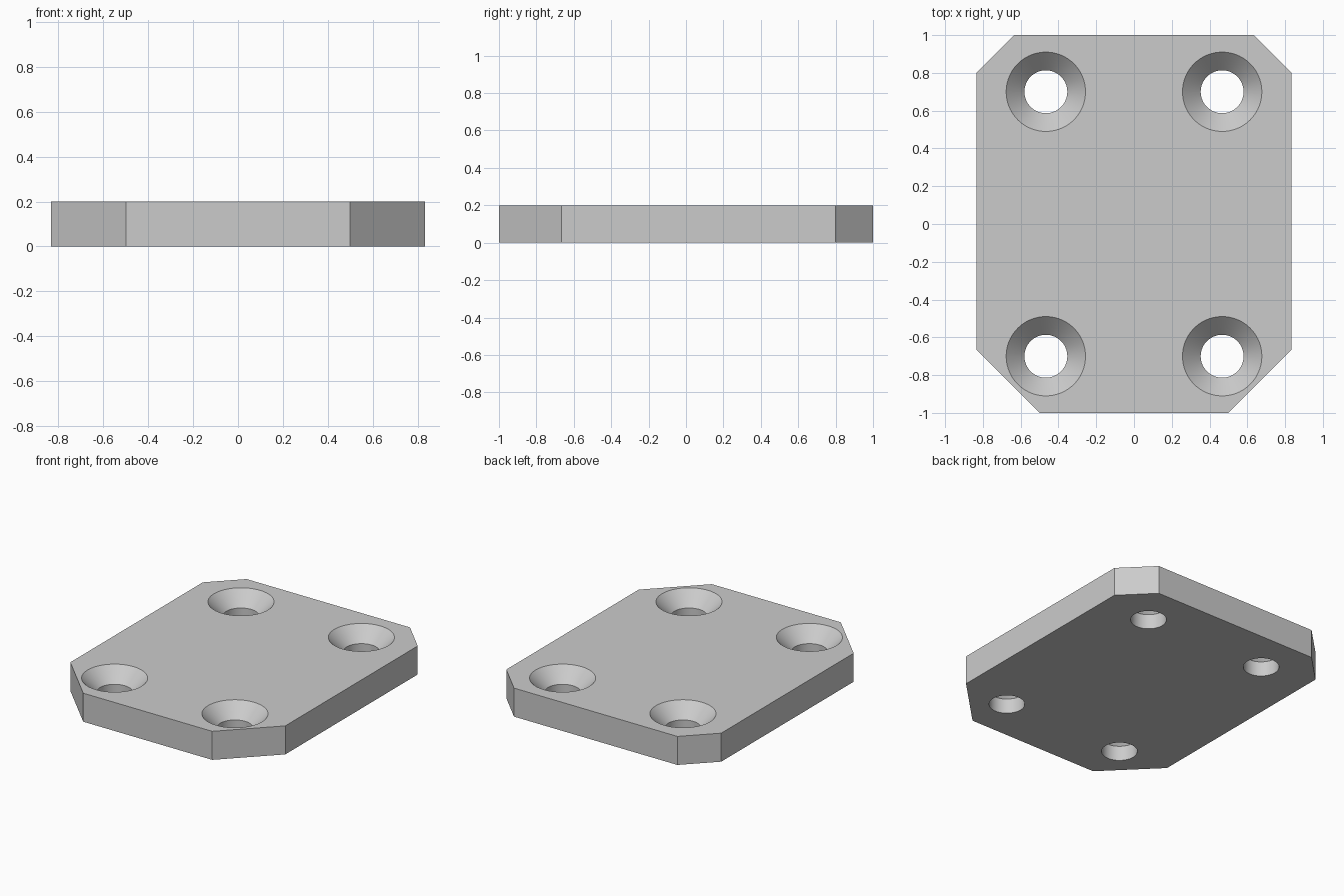
import bpy, bmesh, math

if "Cube" in bpy.data.objects:
    bpy.data.objects.remove(bpy.data.objects["Cube"])

T = 0.2                      # plate thickness
X, Y = 0.8333, 1.0           # half width, half length
R_HOLE, R_SINK, SINK = 0.1135, 0.21, 0.0967


def finish(name, bm):
    bmesh.ops.recalc_face_normals(bm, faces=bm.faces[:])
    mesh = bpy.data.meshes.new(name)
    bm.to_mesh(mesh)
    bm.free()
    obj = bpy.data.objects.new(name, mesh)
    bpy.context.collection.objects.link(obj)
    return obj


# Plate: chamfered outline, small corners at the back, large at the front
back, front = 0.2, 1 / 3
half = [(X - front, -Y), (X, -Y + front), (X, Y - back), (X - back, Y)]
outline = half + [(-x, y) for x, y in reversed(half)]
bm = bmesh.new()
face = bm.faces.new([bm.verts.new((x, y, 0)) for x, y in outline])
ext = bmesh.ops.extrude_face_region(bm, geom=[face])
top = [v for v in ext["geom"] if isinstance(v, bmesh.types.BMVert)]
bmesh.ops.translate(bm, verts=top, vec=(0, 0, T))
plate = finish("mounting_plate", bm)


# Countersunk screw holes: a revolved profile at each corner
def add_hole_cutter(bm, cx, cy, n=96):
    over = 0.05
    slope = (R_SINK - R_HOLE) / SINK
    profile = [(R_HOLE, -over), (R_HOLE, T - SINK), (R_SINK + over * slope, T + over)]
    rings = [[bm.verts.new((cx + r * math.cos(2 * math.pi * i / n),
                            cy + r * math.sin(2 * math.pi * i / n), z))
              for i in range(n)] for r, z in profile]
    for a, b in zip(rings, rings[1:]):
        for i in range(n):
            j = (i + 1) % n
            bm.faces.new((a[i], a[j], b[j], b[i]))
    bm.faces.new(rings[0][::-1])
    bm.faces.new(rings[-1])


bm = bmesh.new()
for sx in (-1, 1):
    for sy in (-1, 1):
        add_hole_cutter(bm, sx * 0.4667, sy * 0.7)
cutter = finish("screw_hole_cutter", bm)
cutter.hide_render = True

mod = plate.modifiers.new("screw_holes", "BOOLEAN")
mod.operation = "DIFFERENCE"
mod.solver = "EXACT"
mod.object = cutter
bpy.context.view_layer.objects.active = plate
plate.select_set(True)
bpy.ops.object.modifier_apply(modifier=mod.name)
bpy.data.objects.remove(cutter)
bpy.ops.object.shade_smooth_by_angle(angle=math.radians(30))
